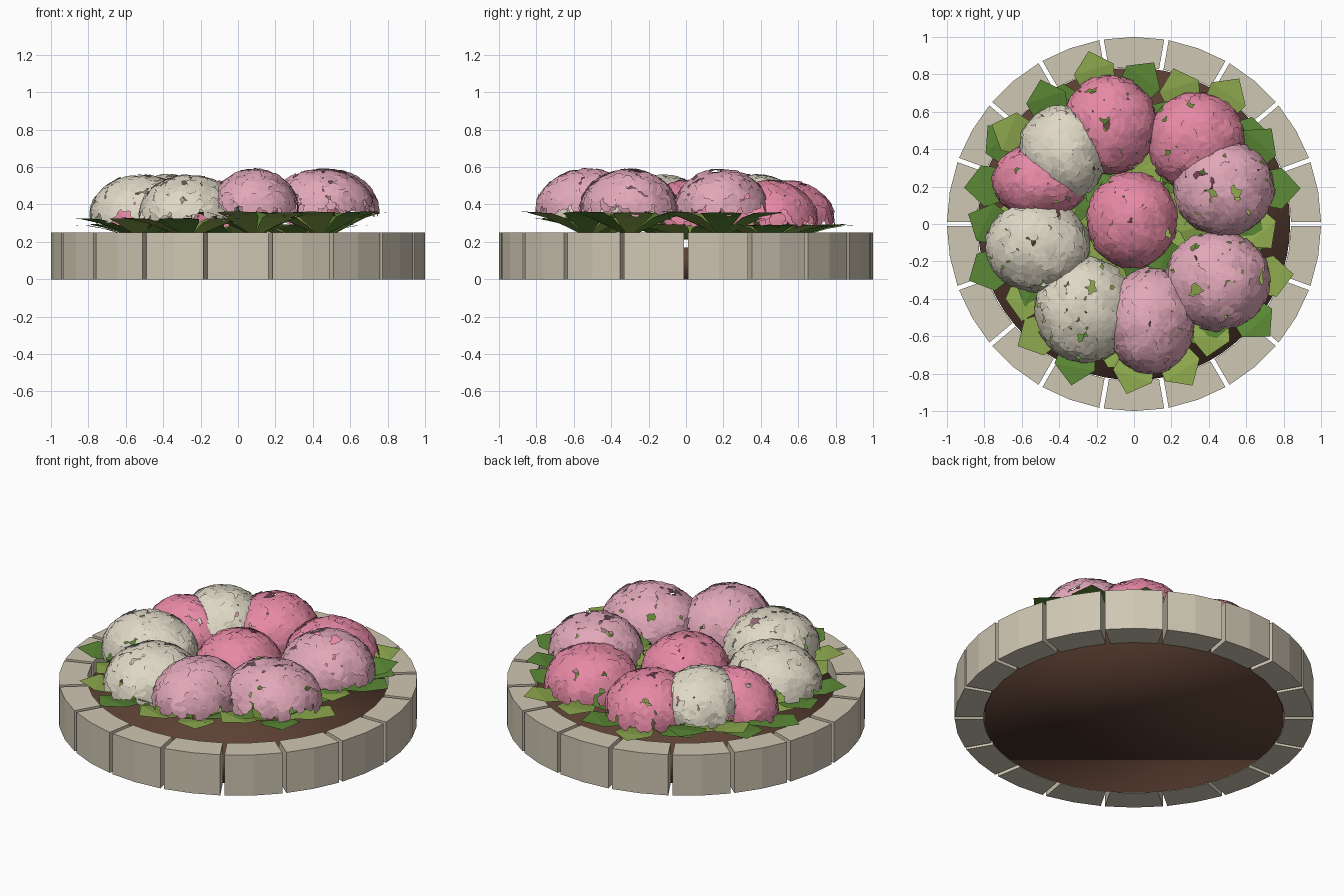
import bpy, bmesh, math, random
from mathutils import Vector, Matrix

if "Cube" in bpy.data.objects:
    bpy.data.objects.remove(bpy.data.objects["Cube"])

random.seed(7)


def material(name, r, g, b):
    # sRGB 0-255 to linear
    m = bpy.data.materials.new(name)
    m.diffuse_color = [((c / 255 + 0.055) / 1.055) ** 2.4 for c in (r, g, b)] + [1]
    m.use_nodes = True
    m.node_tree.nodes["Principled BSDF"].inputs["Base Color"].default_value = m.diffuse_color
    return m


stone = material("stone", 207, 199, 179)
soil = material("soil", 92, 64, 51)
deep_pink = material("deep_pink", 231, 137, 166)
light_pink = material("light_pink", 226, 168, 186)
cream = material("cream", 223, 216, 198)
light_green = material("light_green", 142, 170, 78)
dark_green = material("dark_green", 92, 138, 54)


def make_object(name, bm, *mats):
    mesh = bpy.data.meshes.new(name)
    bm.to_mesh(mesh)
    bm.free()
    for m in mats:
        mesh.materials.append(m)
    ob = bpy.data.objects.new(name, mesh)
    bpy.context.collection.objects.link(ob)
    return ob


# Ring of 18 edging stones, each with two outer facets
STONES, R_IN, R_OUT, HEIGHT, GAP = 18, 0.84, 1.0, 0.25, 0.012
for i in range(STONES):
    bm = bmesh.new()
    mid = math.radians(20 * i + 10)
    outline = []
    for r, order in ((R_OUT, (-1, 0, 1)), (R_IN, (1, 0, -1))):
        half = math.radians(10) - GAP / r
        outline += [(r * math.cos(mid + k * half), r * math.sin(mid + k * half)) for k in order]
    base = bm.faces.new([bm.verts.new((x, y, 0)) for x, y in outline])
    up = bmesh.ops.extrude_face_region(bm, geom=[base])["geom"]
    bmesh.ops.translate(bm, vec=(0, 0, HEIGHT), verts=[v for v in up if isinstance(v, bmesh.types.BMVert)])
    bmesh.ops.recalc_face_normals(bm, faces=bm.faces)
    make_object(f"edging_stone_{i + 1}", bm, stone)

# Soil disc
bm = bmesh.new()
bmesh.ops.create_cone(bm, cap_ends=True, segments=64, radius1=0.835, radius2=0.835, depth=0.17,
                      matrix=Matrix.Translation((0, 0, 0.085)))
for f in bm.faces:
    f.smooth = True
make_object("soil_bed", bm, soil)


def flower_head(name, cx, cy, rx, ry, rim, mat):
    # Dome of overlapping four-lobed florets
    bm = bmesh.new()
    count, height, golden = 112, 0.215, math.pi * (3 - math.sqrt(5))
    for i in range(count):
        if random.random() < 0.05:
            continue
        cz = 1 - 0.97 * (i + 0.5) / count + random.uniform(-0.012, 0.012)
        cz = min(max(cz, 0), 1)
        s, a = math.sqrt(1 - cz * cz), golden * i + random.uniform(-0.1, 0.1)
        pos = Vector((cx + rx * s * math.cos(a), cy + ry * s * math.sin(a), rim + height * cz))
        normal = Vector((s * math.cos(a) / rx, s * math.sin(a) / ry, cz / height)).normalized()
        normal = (normal + 0.12 * Vector([random.uniform(-1, 1) for _ in range(3)])).normalized()
        turn = normal.to_track_quat('Z', 'Y').to_matrix() @ Matrix.Rotation(random.uniform(0, 6.28), 3, 'Z')
        size = random.uniform(0.044, 0.053)
        centre = bm.verts.new(pos + normal * 0.004)
        ring = []
        for k in range(16):
            t = k * math.tau / 16
            r = size * (1, 0.97, 0.78, 0.97)[k % 4]
            ring.append(bm.verts.new(pos + turn @ Vector((r * math.cos(t), r * math.sin(t), 0))))
        for k in range(0, 16, 2):
            bm.faces.new((centre, ring[k], ring[k + 1], ring[(k + 2) % 16]))
    make_object(name, bm, mat)


def leaf_whorl(name, cx, cy, rim, drop, phase, pattern):
    # Seven pointed leaves rising from the middle and flattening at the rim
    bm = bmesh.new()
    profile = ((0.03, 0.015, -1), (0.12, 0.055, -0.6), (0.21, 0.09, -0.25), (0.31, 0.11, -0.03))
    for i, tone in enumerate(pattern):
        turn = Matrix.Rotation(math.radians(phase) + i * math.tau / len(pattern), 3, 'Z')

        def vert(r, w, z):
            return bm.verts.new(turn @ Vector((r, w, 0)) + Vector((cx, cy, rim + z * drop + i * 0.0008)))

        rows = [[vert(r, w * side, z) for side in (-1, 0, 1)] for r, w, z in profile]
        tip = vert(0.41, 0, 0)
        faces = []
        for p, q in zip(rows, rows[1:]):
            for k in (0, 1):
                faces.append(bm.faces.new((p[k], q[k], q[k + 1], p[k + 1])))
        faces += [bm.faces.new((rows[-1][k], tip, rows[-1][k + 1])) for k in (0, 1)]
        for f in faces:
            f.material_index = "LD".index(tone)
    make_object(name, bm, light_green, dark_green)


# Variety: floret material, dome rim height, leaf rim height, leaf drop
KINDS = {
    "deep": (deep_pink, 0.31, 0.29, 0.08),
    "cream": (cream, 0.34, 0.325, 0.1),
    "light": (light_pink, 0.37, 0.358, 0.12),
}
# Plants: variety, centre, radii, first leaf angle, leaf tones
PLANTS = [
    ("deep", -0.13, 0.53, 0.25, 0.26, 106, "LDLDLDD"),
    ("deep", 0.33, 0.44, 0.26, 0.26, 4, "DLLDLDL"),
    ("light", 0.48, 0.19, 0.265, 0.25, 0, "DDLDLDL"),
    ("light", 0.445, -0.305, 0.28, 0.26, 5, "LDLDLLD"),
    ("light", 0.09, -0.52, 0.23, 0.28, 303, "LDLDLDL"),
    ("cream", -0.26, -0.46, 0.265, 0.275, 208, "LDLDLDD"),
    ("cream", -0.515, -0.12, 0.275, 0.24, 155, "DDLDLDL"),
    ("deep", -0.5, 0.23, 0.25, 0.2, 185, "DLDLDLD"),
    ("cream", -0.38, 0.38, 0.235, 0.25, 107, "DLDLDLD"),
    ("deep", -0.01, 0.02, 0.24, 0.255, 26, "DLDLDLL"),
]
for n, (kind, x, y, rx, ry, phase, pattern) in enumerate(PLANTS, 1):
    mat, dome_rim, leaf_rim, drop = KINDS[kind]
    flower_head(f"flower_head_{n}", x, y, rx, ry, dome_rim, mat)
    leaf_whorl(f"leaves_{n}", x, y, leaf_rim, drop, phase, pattern)
